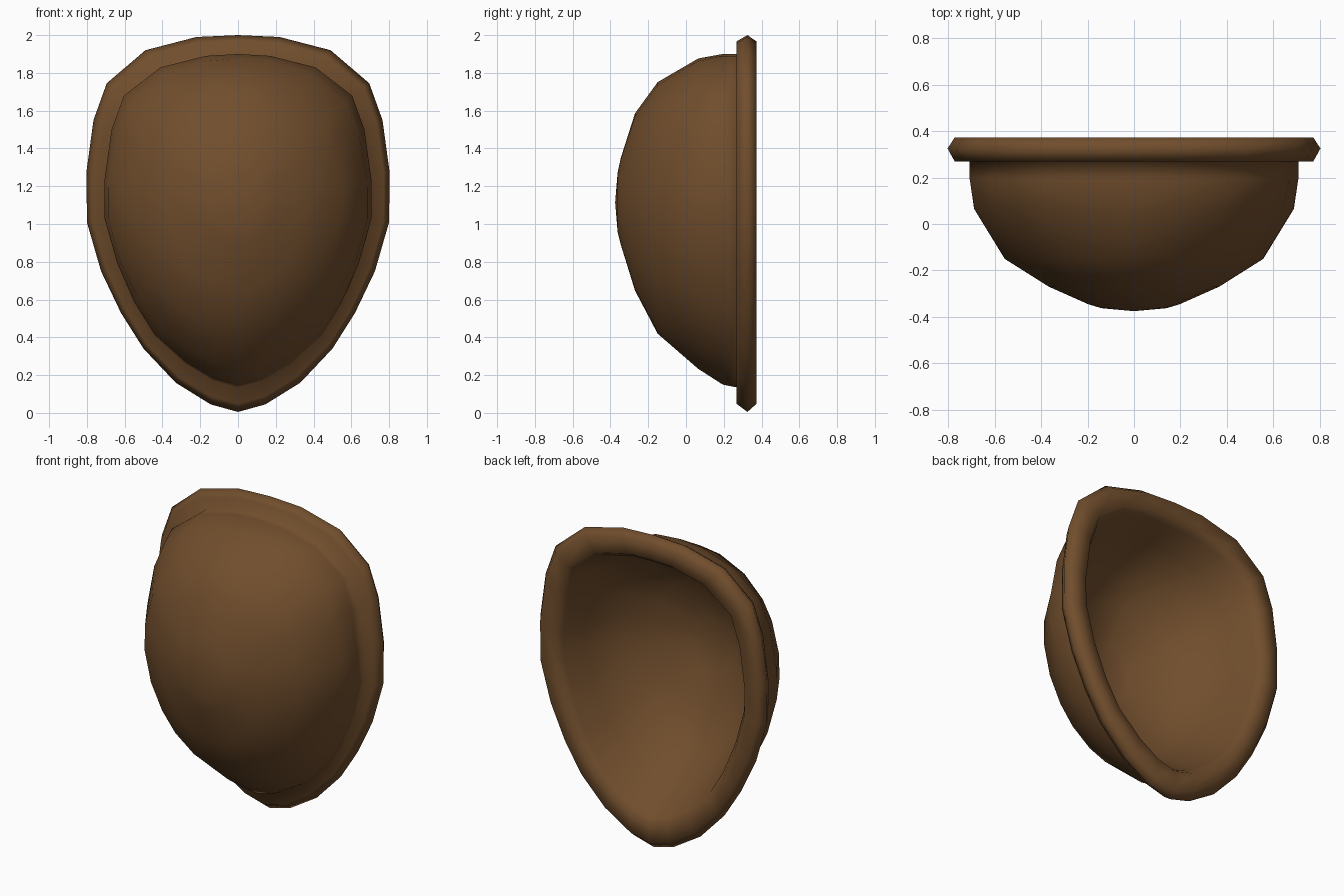
import bpy, bmesh, math

if "Cube" in bpy.data.objects:
    bpy.data.objects.remove(bpy.data.objects["Cube"])

# half outlines (x, z) from the top centre down to the bottom point
OUTER = [(0, 2.0), (.22, 1.99), (.49, 1.92), (.695, 1.745), (.765, 1.55), (.802, 1.28), (.80, 1.01),
         (.725, .75), (.62, .53), (.50, .34), (.33, .16), (.145, .045), (0, .005)]
INNER = [(0, 1.9), (.17, 1.89), (.41, 1.83), (.605, 1.68), (.67, 1.5), (.707, 1.23), (.707, 1.03),
         (.64, .79), (.55, .58), (.445, .41), (.28, .26), (.13, .17), (0, .135)]
CZ = 1.115


def mirror(half):
    return half + [(-x, z) for x, z in half[-2:0:-1]]


outer, inner = mirror(OUTER), mirror(INNER)

# dome rings: (y, scale at top, scale at sides, scale at bottom)
DOME = [(-.362, .20, .20, .16), (-.345, .30, .28, .23), (-.27, .60, .52, .477), (-.15, .81, .79, .71),
        (.065, .97, .975, .90), (.195, 1, 1, .985), (.27, 1, 1, 1)]
# rim section: (y, position between inner and outer outline)
RIM = [(.268, .67), (.325, 1), (.373, .67), (.373, -.35), (.325, -.7)]


def between(i, t):
    """Point across the rim; inside the inner outline t counts tenths of a unit."""
    (ix, iz), (ox, oz) = inner[i], outer[i]
    if t < 0:
        t *= .1 / math.hypot(ox - ix, oz - iz)
    return ix + t * (ox - ix), iz + t * (oz - iz)


def dome_ring(y, top, side, bottom, lip, dy):
    pts = []
    blend = min(1, max(0, (.2 - y) / .4))
    for i in range(len(inner)):
        x, z = between(i, lip)
        z -= CZ
        a = z / math.hypot(x, z)
        s = side + a * a * ((top if a > 0 else bottom) - side)
        # the outline turns into an ellipse towards the front
        w = abs(lip) * .1
        e = math.hypot(x / (.707 - w), z / ((.785 if z > 0 else .98) - w))
        s /= e ** blend
        pts.append((x * s, y + dy, CZ + z * s))
    return pts


def rim_ring(y, t):
    pts = [between(i, t) for i in range(len(inner))]
    return [(x, y, z) for x, z in pts]


rings = [dome_ring(*d, 0, 0) for d in DOME]
rings += [rim_ring(*r) for r in RIM]
rings += [dome_ring(*d, -.9, .09) for d in DOME[-3::-1]]

# shield: dome, rolled rim and hollow back in one skin
bm = bmesh.new()
loops = [[bm.verts.new(p) for p in r] for r in rings]
n = len(inner)
for a, b in zip(loops, loops[1:]):
    for i in range(n):
        j = (i + 1) % n
        bm.faces.new((a[i], a[j], b[j], b[i]))
for loop, y in ((loops[0], -.375), (loops[-1], -.285)):
    c = bm.verts.new((0, y, CZ))
    for i in range(n):
        bm.faces.new((loop[i], loop[(i + 1) % n], c))
bmesh.ops.recalc_face_normals(bm, faces=bm.faces)
mesh = bpy.data.meshes.new("shield")
bm.to_mesh(mesh)
bm.free()
shield = bpy.data.objects.new("shield", mesh)
bpy.context.collection.objects.link(shield)

wood = bpy.data.materials.new("brown")
wood.diffuse_color = (.165, .076, .026, 1)
wood.use_nodes = True
wood.node_tree.nodes["Principled BSDF"].inputs["Base Color"].default_value = wood.diffuse_color
mesh.materials.append(wood)

bpy.context.view_layer.objects.active = shield
shield.select_set(True)
bpy.ops.object.shade_smooth_by_angle(angle=math.radians(100))
